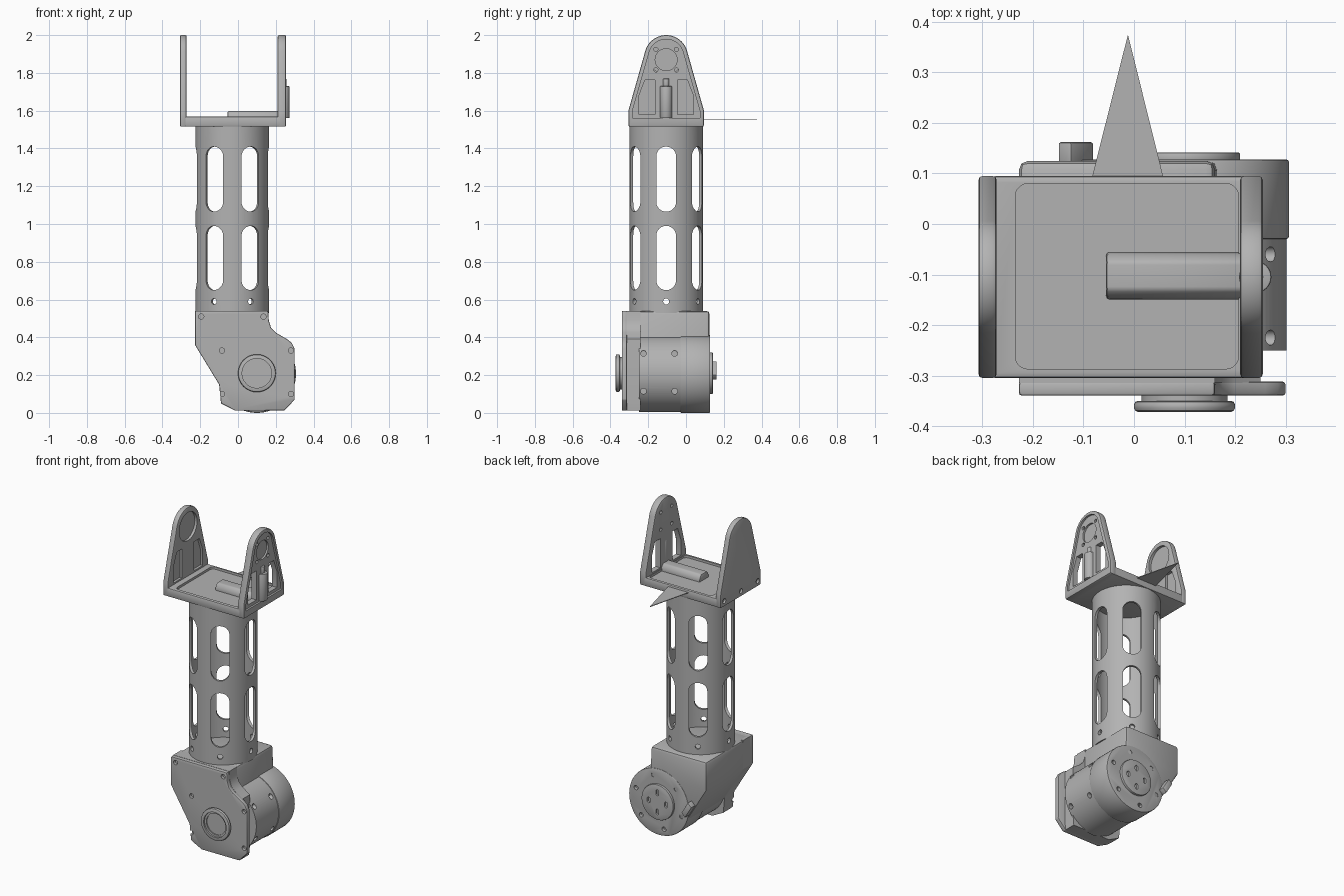
import bpy, bmesh
from math import sin, cos, pi, radians
from mathutils import Matrix

if "Cube" in bpy.data.objects:
    bpy.data.objects.remove(bpy.data.objects["Cube"], do_unlink=True)

grey = bpy.data.materials.new("machined_grey")
grey.use_nodes = True
grey.diffuse_color = (0.45, 0.45, 0.45, 1)
grey.node_tree.nodes["Principled BSDF"].inputs["Base Color"].default_value = (0.45, 0.45, 0.45, 1)

AXES = {"x": lambda u, v, w: (w, u, v),
        "y": lambda u, v, w: (u, w, v),
        "z": lambda u, v, w: (u, v, w)}


def apply_modifier(obj, mod):
    bpy.context.view_layer.objects.active = obj
    bpy.ops.object.modifier_apply(modifier=mod.name)


def prism(name, pts, axis, start, end, bevel=0):
    """Extrude a 2D profile along an axis."""
    bm = bmesh.new()
    place = AXES[axis]
    face = bm.faces.new([bm.verts.new(place(u, v, start)) for u, v in pts])
    ext = bmesh.ops.extrude_face_region(bm, geom=[face])
    moved = [g for g in ext["geom"] if isinstance(g, bmesh.types.BMVert)]
    bmesh.ops.translate(bm, verts=moved, vec=place(0, 0, end - start))
    bmesh.ops.recalc_face_normals(bm, faces=bm.faces)
    mesh = bpy.data.meshes.new(name)
    bm.to_mesh(mesh)
    bm.free()
    mesh.materials.append(grey)
    obj = bpy.data.objects.new(name, mesh)
    bpy.context.collection.objects.link(obj)
    if bevel:
        mod = obj.modifiers.new("edge_bevel", "BEVEL")
        mod.width, mod.segments, mod.limit_method = bevel, 2, "ANGLE"
        mod.angle_limit = radians(35)
        apply_modifier(obj, mod)
    return obj


def cut(obj, pts, axis, start, end, matrix=None):
    """Subtract an extruded profile, then drop the cutter."""
    tool = prism("cutter", pts, axis, start, end)
    tool.hide_render = True
    if matrix:
        tool.data.transform(matrix)
    mod = obj.modifiers.new("cut", "BOOLEAN")
    mod.operation, mod.solver, mod.object = "DIFFERENCE", "EXACT", tool
    apply_modifier(obj, mod)
    bpy.data.objects.remove(tool, do_unlink=True)


def arc(cu, cv, r, a0, a1, n):
    return [(cu + r * cos(radians(a0 + (a1 - a0) * i / n)),
             cv + r * sin(radians(a0 + (a1 - a0) * i / n))) for i in range(n + 1)]


def circle(cu, cv, r, n=64):
    return arc(cu, cv, r, 0, 360, n)[:-1]


def capsule(cu, low, high, r):
    return arc(cu, high - r, r, 0, 180, 12) + arc(cu, low + r, r, 180, 360, 12)


def rounded_rect(u0, u1, v0, v1, r):
    return (arc(u1 - r, v1 - r, r, 0, 90, 5) + arc(u0 + r, v1 - r, r, 90, 180, 5)
            + arc(u0 + r, v0 + r, r, 180, 270, 5) + arc(u1 - r, v0 + r, r, 270, 360, 5))


# Shared centre lines
TX, TY = -0.03, -0.105      # tube
MX, MZ = 0.10, 0.207        # motor

# Tube with six columns of slots and a ring of screw holes
tube = prism("slotted_tube", circle(0, 0, 0.195, 96), "z", 0.53, 1.52)
cut(tube, circle(0, 0, 0.179, 96), "z", 0.5, 1.6)
for k in range(3):
    turn = Matrix.Rotation(k * pi / 3, 4, "Z")
    for low, high in ((0.65, 0.99), (1.065, 1.41)):
        cut(tube, capsule(0, low, high, 0.0525), "x", -0.3, 0.3, turn)
    cut(tube, circle(0, 0.59, 0.016, 16), "x", -0.3, 0.3, turn)
tube.data.transform(Matrix.Translation((TX, TY, 0)))

# Gear housing under the tube
prism("gear_housing", [(-0.228, 0.54), (0.16, 0.54), (0.165, 0.38), (0.2, 0.2),
                       (0.1, 0.05), (-0.03, 0.05), (-0.10, 0.15), (-0.228, 0.36)],
      "y", -0.315, 0.125, 0.018)

# Front cover plate and the narrower spacer behind it
cover = [(-0.228, 0.54), (0.16, 0.54), (0.163, 0.49), (0.175, 0.45), (0.2, 0.425),
         (0.26, 0.39), (0.285, 0.37), (0.30, 0.34), (0.30, 0.07), (0.245, 0.012),
         (-0.015, 0.012), (-0.09, 0.05), (-0.10, 0.15), (-0.228, 0.36)]
prism("cover_spacer", [(min(u, 0.25 + 0.01 * (u - 0.25)), v) for u, v in cover],
      "y", -0.315, -0.24)
plate = prism("front_cover", cover, "y", -0.34, -0.312, 0.006)
for u, v in ((-0.195, 0.51), (0.135, 0.51), (-0.085, 0.33), (0.28, 0.33),
             (-0.085, 0.1), (0.28, 0.1)):
    cut(plate, circle(u, v, 0.014, 16), "y", -0.36, -0.322)

# Output boss on the front cover
prism("boss_neck", circle(MX, 0.21, 0.085), "y", -0.355, -0.33)
boss = prism("output_boss", circle(MX, 0.21, 0.1), "y", -0.372, -0.35, 0.008)
cut(boss, circle(MX, 0.21, 0.078), "y", -0.4, -0.362)
cut(boss, circle(MX, 0.21, 0.066), "y", -0.4, -0.354)

# Motor barrel in two steps, with side screw holes
barrel = prism("motor_barrel", circle(MX, MZ, 0.202, 96), "y", -0.25, -0.028)
for y in (-0.225, -0.06):
    for z in (0.115, 0.315):
        cut(barrel, circle(y, z, 0.015, 16), "x", 0.25, 0.4)

# Rear end of the motor, its cap and connector
end = prism("motor_rear", circle(MX, MZ, 0.207, 96), "y", -0.03, 0.128, 0.006)
for k in range(6):
    a = k * pi / 3 + 0.3
    cut(end, circle(MX + 0.165 * cos(a), MZ + 0.165 * sin(a), 0.014, 16), "y", 0.108, 0.2)
cap = prism("rear_cap", circle(MX, 0.21, 0.11), "y", 0.12, 0.142, 0.004)
for k in range(4):
    a = k * pi / 2
    u, v = MX + 0.06 * cos(a), 0.21 + 0.06 * sin(a)
    cut(cap, capsule(u, v - 0.018, v + 0.018, 0.01), "y", 0.13, 0.2)
prism("rear_connector", [(-0.15, 0.25), (-0.125, 0.275), (-0.08, 0.2), (-0.105, 0.175)],
      "y", 0.11, 0.162, 0.004)

# Bracket floor with a shallow tray
floor = prism("bracket_floor", rounded_rect(-0.285, 0.235, -0.305, 0.095, 0.012),
              "z", 1.515, 1.57, 0.008)
cut(floor, rounded_rect(-0.235, 0.207, -0.287, 0.08, 0.025), "z", 1.556, 1.7)

# Cable ridge and pointed tab on the floor
prism("floor_ridge", [(-0.15, 1.55), (-0.145, 1.58), (-0.13, 1.597), (-0.075, 1.597),
                      (-0.06, 1.58), (-0.055, 1.55)], "x", -0.055, 0.22, 0.006)
prism("pointed_tab", [(-0.085, 0.085), (0.06, 0.085), (-0.012, 0.375)], "z", 1.553, 1.557)


def arm_profile(inset, bottom):
    half = 0.2 - inset
    return ([(TY - half, bottom), (TY + half, bottom), (TY + half, 1.6)]
            + arc(TY, 1.885, 0.115 - inset, 15, 165, 20) + [(TY - half, 1.6)])


def arm_window(side):
    return [(TY + side * u, v) for u, v in
            ((0.06, 1.58), (0.06, 1.762), (0.112, 1.762), (0.144, 1.68), (0.144, 1.58))]


# Right-hand arm: rimmed outside, two windows, round bearing seat
open_arm = prism("open_arm", arm_profile(0, 1.515), "x", 0.21, 0.255, 0.008)
cut(open_arm, arm_profile(0.022, 1.56), "x", 0.243, 0.3)
for side in (-1, 1):
    cut(open_arm, arm_window(side), "x", 0.1, 0.4)
cut(open_arm, circle(TY, 1.87, 0.058), "x", 0.232, 0.3)
for k in range(4):
    a = k * pi / 2 + pi / 4
    cut(open_arm, circle(TY + 0.077 * cos(a), 1.87 + 0.077 * sin(a), 0.011, 12), "x", 0.1, 0.4)

# Plunger standing against the open arm
prism("plunger_body", circle(0.24, TY, 0.032, 32), "z", 1.56, 1.73, 0.004)
prism("plunger_tip", circle(0.24, TY, 0.016, 24), "z", 1.72, 1.77, 0.004)

# Solid arm: plain outside, pockets on the inside, screws along the foot
solid_arm = prism("solid_arm", arm_profile(0, 1.515), "x", -0.308, -0.272, 0.008)
cut(solid_arm, circle(TY, 1.88, 0.088), "x", -0.288, -0.2)
for side in (-1, 1):
    cut(solid_arm, arm_window(side), "x", -0.288, -0.2)
for y in (-0.27, TY, 0.06):
    cut(solid_arm, circle(y, 1.55, 0.015, 16), "x", -0.4, -0.295)

# Smooth round surfaces, keep edges crisp
bpy.ops.object.select_all(action="DESELECT")
for obj in bpy.context.collection.objects:
    if obj.type == "MESH":
        obj.select_set(True)
bpy.context.view_layer.objects.active = tube
bpy.ops.object.shade_smooth_by_angle(angle=radians(30))
